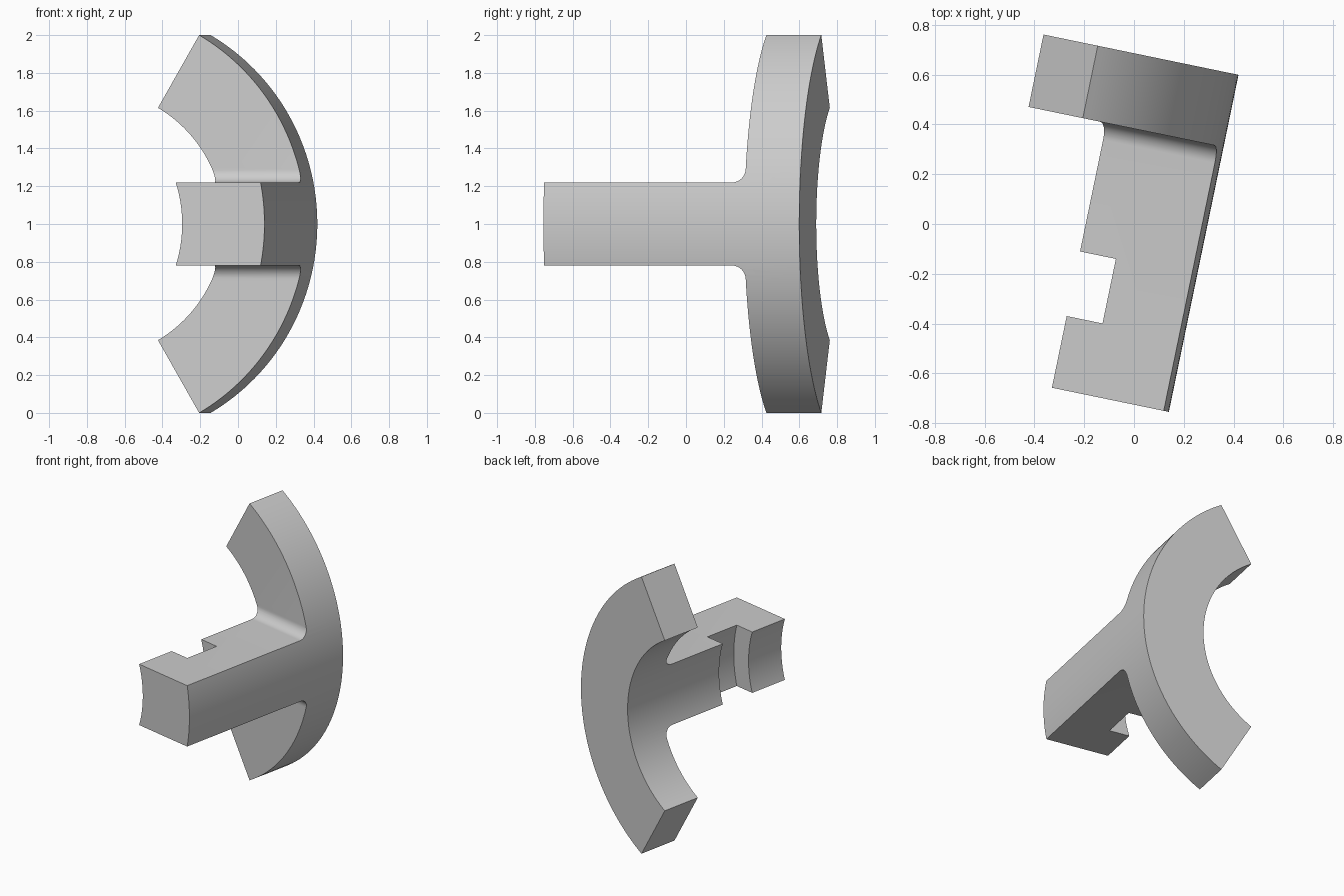
import bpy, bmesh
from math import sin, cos, pi, radians

# Remove the default cube
cube = bpy.data.objects.get("Cube")
if cube:
    bpy.data.objects.remove(cube, do_unlink=True)

OUTER, INNER, NOTCH = 1.155, 0.71, 0.851   # radii about the arc centre
CENTRE_X = -0.865                          # arc centre, mid height is local z = 0
FRONT, FLANGE, BACK = -0.711, 0.375, 0.672  # depths along the stem
HALF_STEM, FILLET = 0.22, 0.07

grey = bpy.data.materials.new("plain grey")
grey.use_nodes = True
colour = (0.6, 0.6, 0.6, 1)
grey.diffuse_color = colour
grey.node_tree.nodes["Principled BSDF"].inputs["Base Color"].default_value = colour


def prism(name, outline, offset):
    """Extrude a closed outline of 3D points by an offset."""
    bm = bmesh.new()
    face = bm.faces.new([bm.verts.new(p) for p in outline])
    grown = bmesh.ops.extrude_face_region(bm, geom=[face])["geom"]
    bmesh.ops.translate(bm, vec=offset, verts=[v for v in grown if isinstance(v, bmesh.types.BMVert)])
    bmesh.ops.recalc_face_normals(bm, faces=bm.faces)
    mesh = bpy.data.meshes.new(name)
    bm.to_mesh(mesh)
    bm.free()
    mesh.materials.append(grey)
    obj = bpy.data.objects.new(name, mesh)
    bpy.context.collection.objects.link(obj)
    return obj


def ring_sector(name, r_in, r_out, half_angle, y0, y1, steps=72):
    """Part of a thick tube whose axis runs along y."""
    angles = [half_angle * (2 * i / steps - 1) for i in range(steps + 1)]
    outline = [(CENTRE_X + r_out * cos(a), y0, r_out * sin(a)) for a in angles]
    outline += [(CENTRE_X + r_in * cos(a), y0, r_in * sin(a)) for a in reversed(angles)]
    return prism(name, outline, (0, y1 - y0, 0))


def cut(target, tool, operation):
    tool.hide_render = True
    mod = target.modifiers.new(operation, 'BOOLEAN')
    mod.operation, mod.solver, mod.object = operation, 'EXACT', tool
    bpy.context.view_layer.objects.active = target
    bpy.ops.object.modifier_apply(modifier=mod.name)
    bpy.data.objects.remove(tool, do_unlink=True)


# Curved body over the full depth
body = ring_sector("curved_bracket", INNER, OUTER, radians(60), FRONT, BACK)

# T outline that leaves the stem, the fillets and the curved flange
half = [(HALF_STEM, FRONT - 0.2)]
for i in range(13):
    a = pi - i / 12 * pi / 2
    half.append((HALF_STEM + FILLET + FILLET * cos(a), FLANGE - FILLET + FILLET * sin(a)))
half += [(1.2, FLANGE), (1.2, BACK + 0.2)]
t_outline = [(-1, y, z) for z, y in half] + [(-1, y, -z) for z, y in reversed(half)]
cut(body, prism("t_cutter", t_outline, (2, 0, 0)), 'INTERSECT')

# Notch in the inner face of the stem
cut(body, ring_sector("notch_cutter", INNER - 0.2, NOTCH, radians(40), -0.417, -0.152), 'DIFFERENCE')

# Place, turn and shade
body.location = (0, 0, 1)
body.rotation_euler = (0, 0, radians(-11.67))
for o in bpy.context.selected_objects:
    o.select_set(False)
body.select_set(True)
bpy.context.view_layer.objects.active = body
bpy.ops.object.shade_smooth_by_angle(angle=radians(30))
